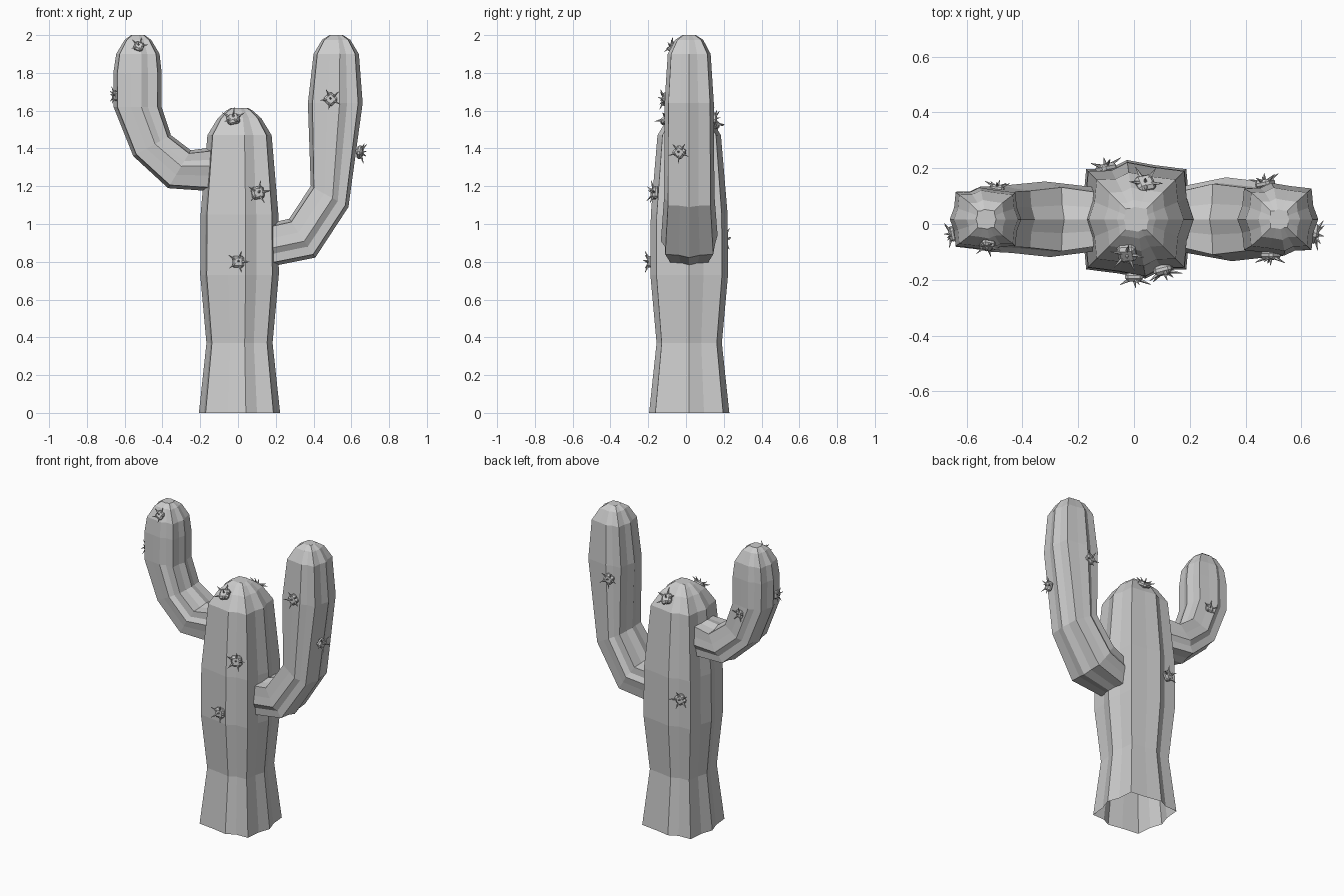
import bpy, bmesh
from math import sin, cos, radians, pi
from mathutils import Vector, Matrix

if "Cube" in bpy.data.objects:
    bpy.data.objects.remove(bpy.data.objects["Cube"])

CY = 0.017  # centre line of the plant in y


def ribbed_profile():
    """Unit section with eight ridges and eight shallow valleys."""
    pts = []
    for i in range(16):
        a = i * 22.5
        if i % 2:
            r = 0.95
            a += 4.5 if i in (3, 5, 11, 13) else 0
        elif i % 4 == 2:
            r = 1.18
        else:
            r = 1.0
            a += 9 if i in (4, 12) else 0
        pts.append((r * cos(radians(a)), r * sin(radians(a))))
    return pts


def ribbed_tube(name, rings):
    """Loft the ribbed section through rings of (x, z, heading, radius, y radius)."""
    bm = bmesh.new()
    loops = []
    for x, z, heading, r, ry in rings:
        h = radians(heading)
        loops.append([bm.verts.new((x + u * r * sin(h), CY + v * ry, z - u * r * cos(h)))
                      for u, v in ribbed_profile()])
    for a, b in zip(loops, loops[1:]):
        for i in range(16):
            j = (i + 1) % 16
            bm.faces.new((a[i], a[j], b[j], b[i]))
    bm.faces.new(loops[-1])
    bmesh.ops.recalc_face_normals(bm, faces=bm.faces)
    mesh = bpy.data.meshes.new(name)
    bm.to_mesh(mesh)
    bm.free()
    ob = bpy.data.objects.new(name, mesh)
    bpy.context.collection.objects.link(ob)


def spine_cluster(name, pos, normal, size=1.0, spin=0.0):
    """Rounded square pad with thin spikes fanning out of it."""
    bm = bmesh.new()
    bmesh.ops.create_cube(bm, size=1, matrix=Matrix.Diagonal((0.066, 0.066, 0.034, 1)))
    bmesh.ops.bevel(bm, geom=bm.edges[:], offset=0.011, segments=1, affect='EDGES')
    dirs = [Vector((cos(k * 2 * pi / 5), sin(k * 2 * pi / 5), 0.45)) for k in range(5)]
    dirs.append(Vector((0.15, 0.2, 1)))
    for k, d in enumerate(dirs):
        d.normalize()
        length = 0.046 if k < 5 else 0.03
        start = 0.024 if k < 5 else 0.012
        m = (Matrix.Translation(d * (start + length / 2))
             @ d.to_track_quat('Z', 'Y').to_matrix().to_4x4())
        bmesh.ops.create_cone(bm, cap_ends=True, segments=5, radius1=0.008,
                              radius2=0.001, depth=length, matrix=m)
    mesh = bpy.data.meshes.new(name)
    bm.to_mesh(mesh)
    bm.free()
    ob = bpy.data.objects.new(name, mesh)
    bpy.context.collection.objects.link(ob)
    ob.matrix_world = (Matrix.Translation(pos)
                       @ Vector(normal).to_track_quat('Z', 'Y').to_matrix().to_4x4()
                       @ Matrix.Rotation(spin, 4, 'Z') @ Matrix.Scale(size, 4))


# Trunk, open at the base
ribbed_tube("trunk", [(0.008, z, 90, r, r) for z, r in
                      [(0, 0.215), (0.37, 0.175), (0.73, 0.208), (1.05, 0.206),
                       (1.47, 0.17), (1.56, 0.115), (1.60, 0.07), (1.615, 0.045)]])

# Right arm
ribbed_tube("right_arm", [
    (0.15, 0.885, 0, 0.115, 0.115), (0.34, 0.925, 34, 0.124, 0.152),
    (0.485, 1.145, 61, 0.114, 0.135), (0.515, 1.64, 90, 0.145, 0.132),
    (0.52, 1.90, 90, 0.12, 0.115), (0.52, 1.975, 90, 0.075, 0.075),
    (0.52, 2.0, 90, 0.036, 0.036)])

# Left arm
ribbed_tube("left_arm", [
    (-0.13, 1.29, 180, 0.117, 0.115), (-0.31, 1.29, 149, 0.117, 0.137),
    (-0.455, 1.415, 119, 0.114, 0.122), (-0.532, 1.62, 90, 0.127, 0.118),
    (-0.532, 1.80, 90, 0.128, 0.115), (-0.53, 1.90, 90, 0.115, 0.105),
    (-0.53, 1.975, 90, 0.07, 0.07), (-0.53, 2.0, 90, 0.036, 0.036)])

# Spine clusters
clusters = [
    ((0.0, -0.19, 0.80), (0, -1, 0), 0.95),
    ((0.105, -0.165, 1.165), (0.25, -1, 0.1), 1.0),
    ((-0.025, -0.105, 1.555), (-0.1, -0.65, 0.75), 1.0),
    ((0.04, 0.145, 1.535), (0.1, 0.65, 0.75), 1.0),
    ((-0.10, 0.20, 0.92), (-0.2, 1, 0), 0.95),
    ((0.49, -0.112, 1.66), (0, -1, 0.05), 0.9),
    ((0.645, -0.035, 1.38), (1, -0.2, -0.1), 0.9),
    ((0.47, 0.145, 1.555), (-0.2, 1, 0), 0.9),
    ((-0.525, -0.075, 1.94), (0, -0.85, 0.5), 0.75),
    ((-0.65, -0.035, 1.68), (-1, -0.2, 0), 0.75),
    ((-0.49, 0.128, 1.57), (0.1, 1, 0), 0.75),
]
for n, (pos, normal, size) in enumerate(clusters):
    spine_cluster(f"spine_cluster_{n + 1}", pos, normal, size, spin=n * 0.15)
